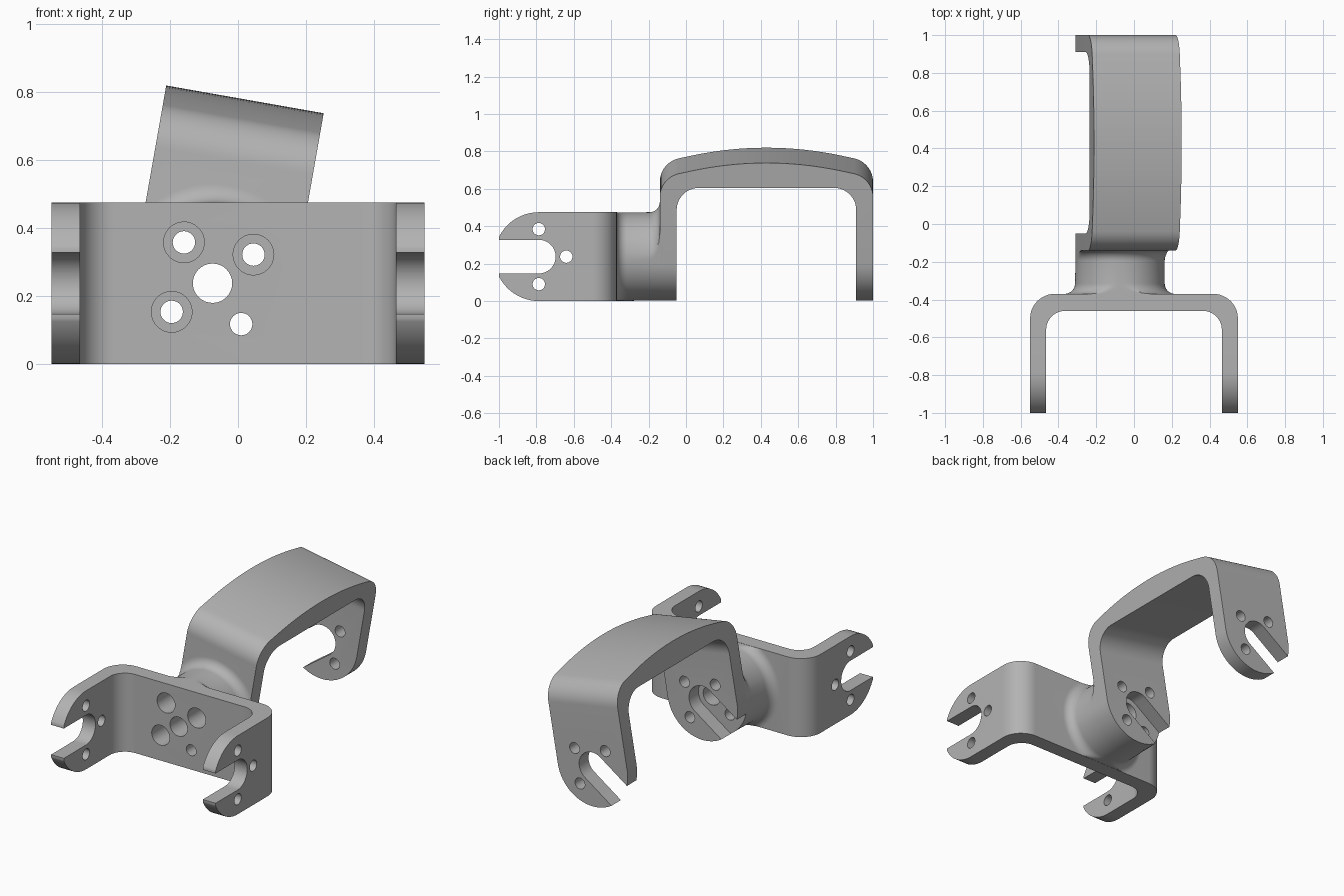
import bpy, bmesh
from math import pi, sin, cos, tan, radians
from mathutils import Matrix, Vector

if "Cube" in bpy.data.objects:
    bpy.data.objects.remove(bpy.data.objects["Cube"], do_unlink=True)

grey = bpy.data.materials.new("plain_grey")
grey.use_nodes = True
grey.diffuse_color = (0.45, 0.45, 0.45, 1)
grey.node_tree.nodes["Principled BSDF"].inputs["Base Color"].default_value = (0.45, 0.45, 0.45, 1)

R = 0.2375          # radius of the round ends and the boss
SLOT = 0.09         # half width of the slots
BOLT = 0.147        # bolt circle radius
TILT = Matrix.Translation((-0.075, 0, R)) @ Matrix.Rotation(radians(10), 4, 'Y')
FLAT = Matrix.Identity(4)


def make_object(name, bm):
    bmesh.ops.recalc_face_normals(bm, faces=bm.faces)
    mesh = bpy.data.meshes.new(name)
    bm.to_mesh(mesh)
    bm.free()
    mesh.materials.append(grey)
    ob = bpy.data.objects.new(name, mesh)
    bpy.context.collection.objects.link(ob)
    return ob


def prism(name, outline, axis, lo, hi, matrix=FLAT):
    """Extrude a 2D outline along one axis."""
    place = {'x': lambda a, b, t: (t, a, b),
             'y': lambda a, b, t: (a, t, b),
             'z': lambda a, b, t: (a, b, t)}[axis]
    bm = bmesh.new()
    ends = [[bm.verts.new(matrix @ Vector(place(a, b, t))) for a, b in outline] for t in (lo, hi)]
    n = len(outline)
    for ring in ends:
        bm.faces.new(ring)
    for i in range(n):
        j = (i + 1) % n
        bm.faces.new((ends[0][i], ends[0][j], ends[1][j], ends[1][i]))
    return make_object(name, bm)


def circle(a, b, r, n=32):
    return [(a + r * cos(2 * pi * i / n), b + r * sin(2 * pi * i / n)) for i in range(n)]


def tongue(a, b, r, angle, length, n=32):
    """Half circle continued as a straight strip toward the angle."""
    t = radians(angle)
    pts = [(a + r * cos(t + pi / 2 + pi * i / n), b + r * sin(t + pi / 2 + pi * i / n))
           for i in range(n + 1)]
    for q in (pts[-1], pts[0]):
        pts.append((q[0] + length * cos(t), q[1] + length * sin(t)))
    return pts


def rounded(corners, n=12):
    """Polygon whose corners (a, b, radius) are filleted."""
    out = []
    for i, (a, b, r) in enumerate(corners):
        p = Vector((a, b))
        if not r:
            out.append((a, b))
            continue
        u = (Vector(corners[i - 1][:2]) - p).normalized()
        v = (Vector(corners[(i + 1) % len(corners)][:2]) - p).normalized()
        half = u.angle(v) / 2
        centre = p + (u + v).normalized() * (r / sin(half))
        start = p + u * (r / tan(half)) - centre
        sweep = start.angle_signed(p + v * (r / tan(half)) - centre)
        for k in range(n + 1):
            w = start.copy()
            w.rotate(Matrix.Rotation(-sweep * k / n, 2))
            out.append(tuple(centre + w))
    return out


def combine(target, tool, operation):
    mod = target.modifiers.new(operation.lower(), 'BOOLEAN')
    mod.operation, mod.solver, mod.object = operation, 'EXACT', tool
    bpy.context.view_layer.objects.active = target
    bpy.ops.object.modifier_apply(modifier=mod.name)
    bpy.data.objects.remove(tool, do_unlink=True)


# Front fork: U-shaped strap with rounded arm ends
fork_outline = rounded([
    (-0.55, -1, 0), (-0.55, -0.37, 0.13), (0.55, -0.37, 0.13), (0.55, -1, 0),
    (0.465, -1, 0), (0.465, -0.46, 0.1), (-0.465, -0.46, 0.1), (-0.465, -1, 0)])
bracket = prism("mount_bracket", fork_outline, 'z', -0.2, 0.7)
pivot = -0.787
combine(bracket, prism("fork_ends", tongue(pivot, R, R, 0, 0.7), 'x', -0.8, 0.8), 'INTERSECT')

# Fork slots and bolt holes
combine(bracket, prism("fork_slot", tongue(pivot, R, SLOT, 180, 0.4), 'x', -0.8, 0.8), 'DIFFERENCE')
for dy, dz in ((0, BOLT), (0, -BOLT), (BOLT, 0)):
    hole = prism("fork_hole", circle(pivot + dy, R + dz, 0.033), 'x', -0.8, 0.8)
    combine(bracket, hole, 'DIFFERENCE')

# Rear hoop: tilted strap with an arched top
arch = [(y, 0.55 - 0.27 * (y - 0.43) ** 2, 0) for y in [0.03 + 0.05 * i for i in range(17)]]
hoop_outline = rounded(
    [(-0.14, -0.5, 0), (-0.14, 0.47, 0.13)] + arch + [(1, 0.47, 0.13), (1, -0.5, 0),
    (0.91, -0.5, 0), (0.91, 0.415, 0.12), (-0.05, 0.415, 0.12), (-0.05, -0.5, 0)])
hoop = prism("rear_hoop", hoop_outline, 'x', -0.6, 0.6, TILT)
combine(hoop, prism("hoop_ends", tongue(0, 0, R - 0.002, 90, 0.9), 'y', -0.5, 1.3, TILT), 'INTERSECT')

# Boss: lathed neck flaring into both straps, trimmed to their outlines
FIL, STEPS, SIDES = 0.055, 8, 96
flare = [(FIL * (1 - cos(pi / 2 * i / STEPS)), FIL * (1 - sin(pi / 2 * i / STEPS)))
         for i in range(STEPS + 1)]
profile = [(-0.39, R + FIL)] + [(-0.37 + d, R + h) for d, h in flare]
profile += [(-0.14 - d, R + h) for d, h in reversed(flare)] + [(-0.12, R + FIL)]
bm = bmesh.new()
rings = []
for y, r in profile:
    ring = []
    for i in range(SIDES):
        t = 2 * pi * i / SIDES
        if y > -0.25:
            rr = min(r, R - 0.003) if sin(t) <= 0 else r
            x = max(-R + 0.003, min(R - 0.003, rr * cos(t)))
            p = TILT @ Vector((x, y, rr * sin(t)))
        else:
            p = TILT @ Vector((r * cos(t), y, r * sin(t)))
            p.z = max(0.001, min(2 * R - 0.001, p.z))
        ring.append(bm.verts.new(p))
    rings.append(ring)
for a, b in zip(rings, rings[1:]):
    for i in range(SIDES):
        j = (i + 1) % SIDES
        bm.faces.new((a[i], a[j], b[j], b[i]))
bm.faces.new(rings[0])
bm.faces.new(rings[-1])
boss = make_object("boss", bm)

combine(bracket, boss, 'UNION')
combine(bracket, hoop, 'UNION')

# Hoop slots, centre bore, bolt holes and counterbores
combine(bracket, prism("hoop_slot", tongue(0, 0, SLOT, 225, 0.5), 'y', -0.14, 1.3, TILT), 'DIFFERENCE')
combine(bracket, prism("centre_bore", circle(0, 0, 0.058), 'y', -0.6, 1.3, TILT), 'DIFFERENCE')
for angle in (45, 135, 225, 315):
    a, b = BOLT * cos(radians(angle)), BOLT * sin(radians(angle))
    combine(bracket, prism("bolt_hole", circle(a, b, 0.033), 'y', -0.6, 1.3, TILT), 'DIFFERENCE')
    if angle != 315:
        combine(bracket, prism("counterbore", circle(a, b, 0.06), 'y', -0.6, -0.22, TILT), 'DIFFERENCE')

# Smooth the curved faces, keep the edges sharp
bpy.ops.object.select_all(action='DESELECT')
bracket.select_set(True)
bpy.context.view_layer.objects.active = bracket
bpy.ops.object.shade_smooth_by_angle(angle=radians(30))
